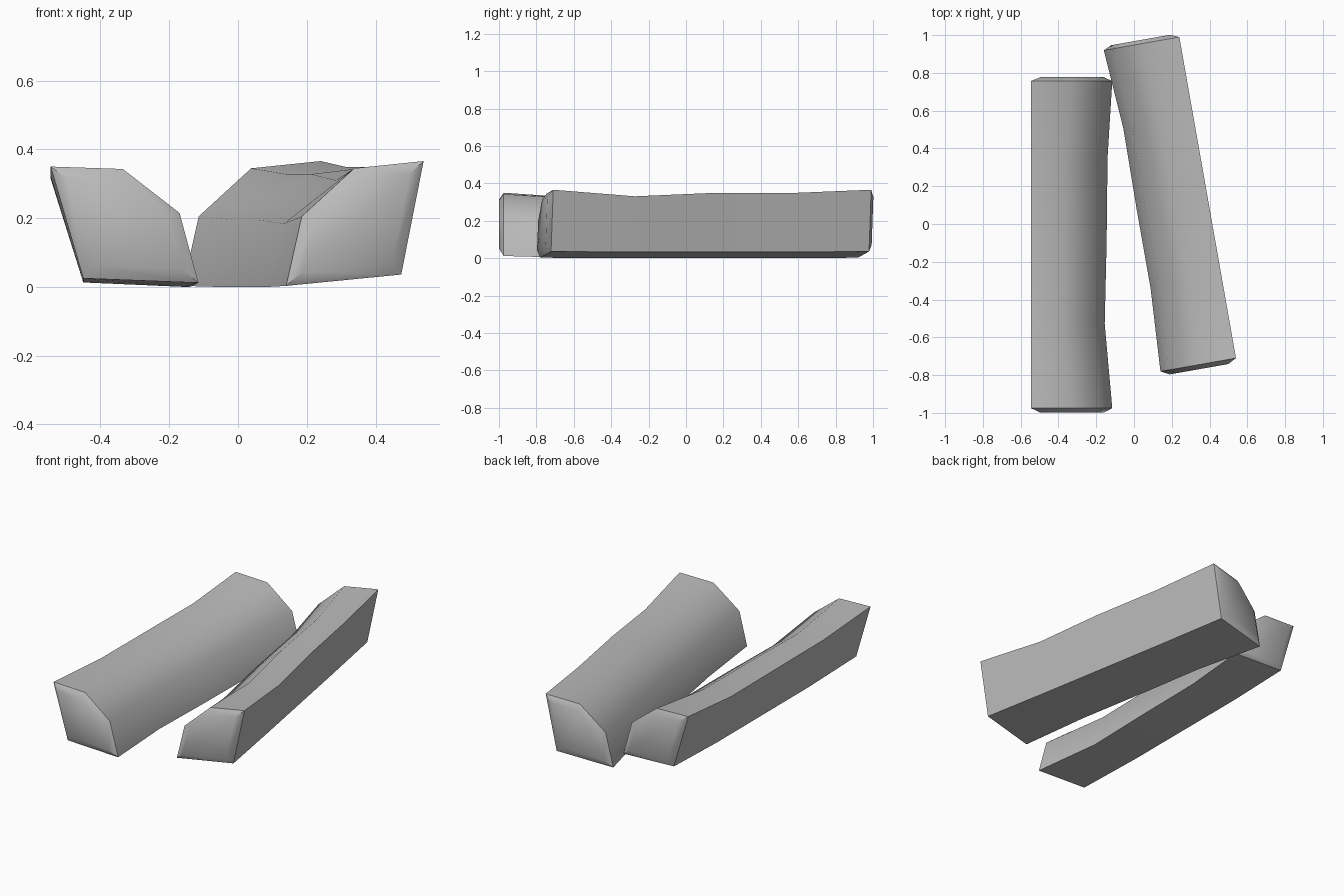
import bpy, math
from mathutils import Matrix, Vector

if "Cube" in bpy.data.objects:
    bpy.data.objects.remove(bpy.data.objects["Cube"])

grey = bpy.data.materials.new("plain grey")
grey.use_nodes = True
colour = (0.5, 0.5, 0.5, 1)
grey.diffuse_color = colour
grey.node_tree.nodes["Principled BSDF"].inputs["Base Color"].default_value = colour


def split_log(name, side, origin, angle, profile, stations):
    """Profile: (width, height) from the outer top edge round to the outer bottom edge.
    Stations: (y, inward dip of the round side, drop of the top, drop of the bottom)."""
    count = len(profile)
    rings = []
    for y, dip, drop, base in stations:
        ring = []
        for i, (w, z) in enumerate(profile):
            w -= dip if 1 <= i <= 3 else 0
            z -= drop if i < 2 else drop * 0.6 if i == 2 else base
            ring.append(Vector((side * w, y, z)))
        rings.append(ring)

    # Slightly domed ends: a smaller ring pushed outwards
    def dome(ring, push):
        centre = sum(ring, Vector()) / count
        return [centre + (p - centre) * 0.78 + Vector((0, push, 0)) for p in ring]

    rings = [dome(rings[0], -0.024)] + rings + [dome(rings[-1], 0.02)]
    faces = [list(range(count)), [(len(rings) - 1) * count + i for i in range(count)][::-1]]
    for r in range(len(rings) - 1):
        for i in range(count):
            a, b = r * count + i, r * count + (i + 1) % count
            faces.append([b, a, a + count, b + count])
    if side < 0:
        faces = [f[::-1] for f in faces]

    place = Matrix.Translation((*origin, 0)) @ Matrix.Rotation(math.radians(angle), 4, 'Z')
    mesh = bpy.data.meshes.new(name)
    mesh.from_pydata([place @ p for ring in rings for p in ring], [], faces)
    mesh.materials.append(grey)
    obj = bpy.data.objects.new(name, mesh)
    bpy.context.collection.objects.link(obj)
    bpy.ops.object.select_all(action='DESELECT')
    obj.select_set(True)
    bpy.context.view_layer.objects.active = obj
    bpy.ops.object.shade_smooth_by_angle(angle=math.radians(46))


# Straight log on the right
split_log("right_log", 1, (-0.545, -0.109), 0,
          [(0, 0.35), (0.21, 0.343), (0.375, 0.215), (0.43, 0.012), (0.095, 0.025)],
          [(-0.866, 0, 0, 0), (-0.42, 0.04, 0.03, 0.012), (0.01, 0.03, 0.032, 0.012),
           (0.46, 0.025, 0.035, 0.012), (0.866, 0, 0, 0)])

# Turned log on the left
split_log("left_log", -1, (0.39, 0.14), 10,
          [(0, 0.366), (0.205, 0.345), (0.36, 0.205), (0.406, 0.003), (0.066, 0.036)],
          [(-0.863, 0, 0, 0), (-0.42, 0.025, 0.035, 0.003), (0, 0.025, 0.017, 0.003),
           (0.44, 0.03, 0.017, 0.003), (0.863, 0, 0, 0)])
